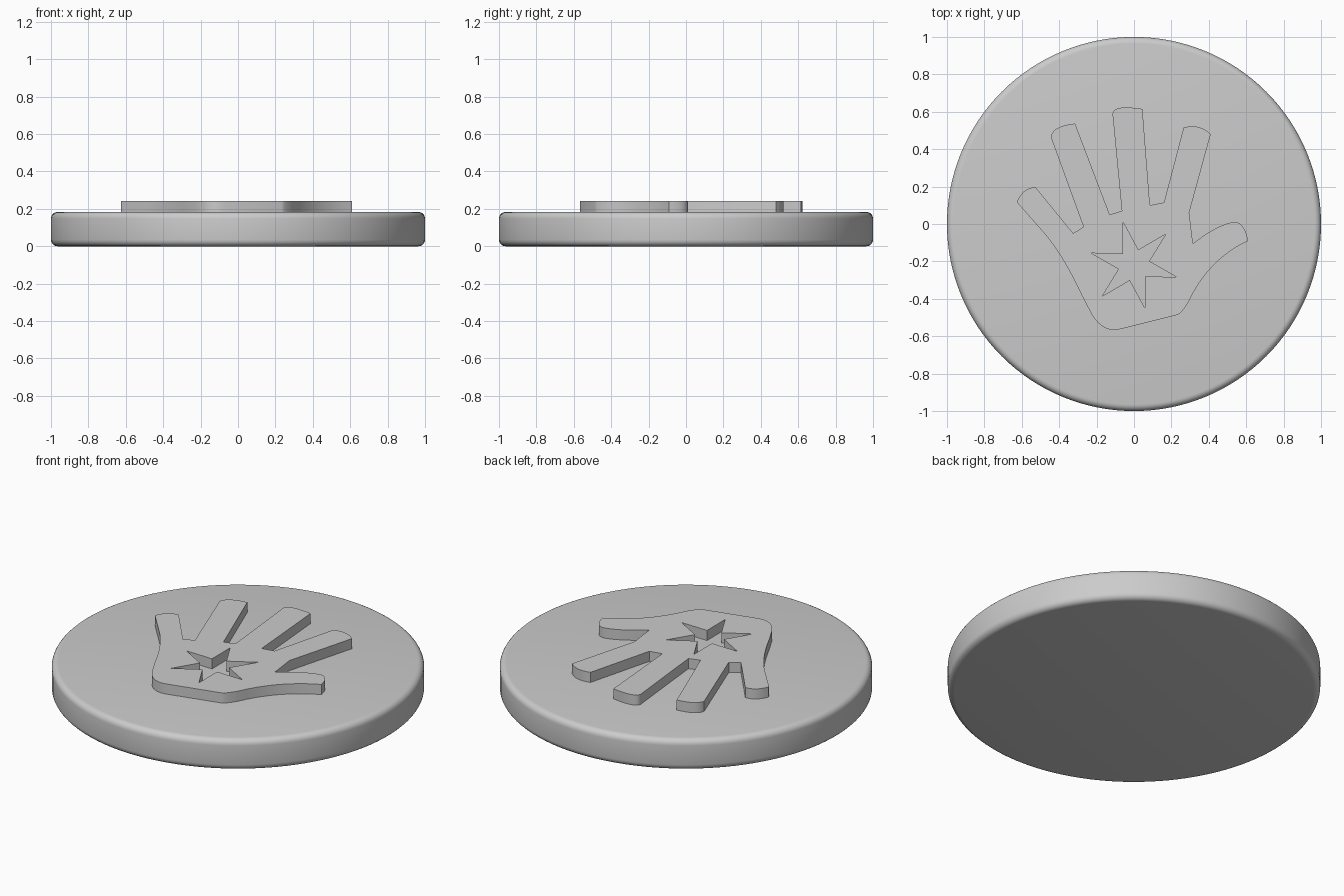
import bpy
import math
from mathutils import Vector

cube = bpy.data.objects.get("Cube")
if cube:
    bpy.data.objects.remove(cube, do_unlink=True)

DISC_TOP = 0.183
HAND_TOP = 0.243
SINK = 0.01

grey = bpy.data.materials.new("plain grey")
grey.use_nodes = True
colour = (0.6, 0.6, 0.6, 1)
grey.diffuse_color = colour
grey.node_tree.nodes["Principled BSDF"].inputs["Base Color"].default_value = colour


def trace(steps, segments=8):
    """Turn corners (one point) and curves (control, end) into an outline."""
    outline = []
    for step in steps:
        points = [Vector(p) for p in step]
        if len(points) == 1:
            outline.append(points[0])
            continue
        start, (control, end) = outline[-1], points
        for i in range(1, segments + 1):
            t = i / segments
            outline.append(start.lerp(control, t).lerp(control.lerp(end, t), t))
    return outline


def star(centre, outer, inner, tips, turn):
    outline = []
    for i in range(tips * 2):
        angle = turn + math.pi * i / tips
        radius = inner if i % 2 else outer
        outline.append(Vector(centre) + radius * Vector((math.cos(angle), math.sin(angle))))
    return outline


def plate(name, outlines, bottom, top):
    """Extruded flat plate; inner outlines become holes."""
    curve = bpy.data.curves.new(name + " outline", "CURVE")
    curve.dimensions = "2D"
    curve.fill_mode = "BOTH"
    curve.extrude = (top - bottom) / 2
    for outline in outlines:
        spline = curve.splines.new("POLY")
        spline.points.add(len(outline) - 1)
        for point, co in zip(spline.points, outline):
            point.co = (co.x, co.y, 0, 1)
        spline.use_cyclic_u = True
    obj = bpy.data.objects.new(name, curve)
    bpy.context.collection.objects.link(obj)
    obj.location.z = (top + bottom) / 2
    bpy.ops.object.select_all(action="DESELECT")
    obj.select_set(True)
    bpy.context.view_layer.objects.active = obj
    bpy.ops.object.convert(target="MESH")
    return bpy.context.object


def finish(obj):
    obj.data.materials.clear()
    obj.data.materials.append(grey)
    bpy.ops.object.shade_smooth_by_angle(angle=math.radians(30))


# Round base with softened rims
bpy.ops.mesh.primitive_cylinder_add(vertices=128, radius=1, depth=DISC_TOP,
                                    location=(0, 0, DISC_TOP / 2))
disc = bpy.context.object
disc.name = "round_base"
bevel = disc.modifiers.new("rounded rims", "BEVEL")
bevel.width = 0.035
bevel.segments = 5
bevel.limit_method = "ANGLE"
bpy.ops.object.modifier_apply(modifier=bevel.name)
finish(disc)

# Raised open hand, traced finger by finger
little_finger = [[(-.625, .12)], [(-.59, .2), (-.525, .195)], [(-.325, -.05)], [(-.27, -.015)]]
ring_finger = [[(-.445, .465)], [(-.435, .525), (-.315, .537)], [(-.13, .05)], [(-.065, .07)]]
middle_finger = [[(-.115, .59)], [(-.11, .64), (.045, .615)], [(.085, .1)], [(.16, .115)]]
index_finger = [[(.265, .515)], [(.35, .54), (.41, .48)], [(.295, .06)], [(.315, -.105)]]
thumb = [[(.435, -.01), (.525, .01)], [(.59, .02), (.61, -.09)], [(.395, -.19), (.29, -.42)]]
palm = [[(.255, -.475), (.235, -.485)], [(-.065, -.56)], [(-.16, -.59), (-.225, -.485)],
        [(-.28, -.38)], [(-.375, -.175), (-.475, -.055)], [(-.59, .075), (-.62, .11)]]
hand_outline = trace(little_finger + ring_finger + middle_finger + index_finger + thumb + palm)

# Six-pointed star opening in the palm
star_hole = star((0, -.22), 0.237, 0.083, 6, math.radians(104.3))

hand = plate("raised_hand", [hand_outline, star_hole], DISC_TOP - SINK, HAND_TOP)
finish(hand)
